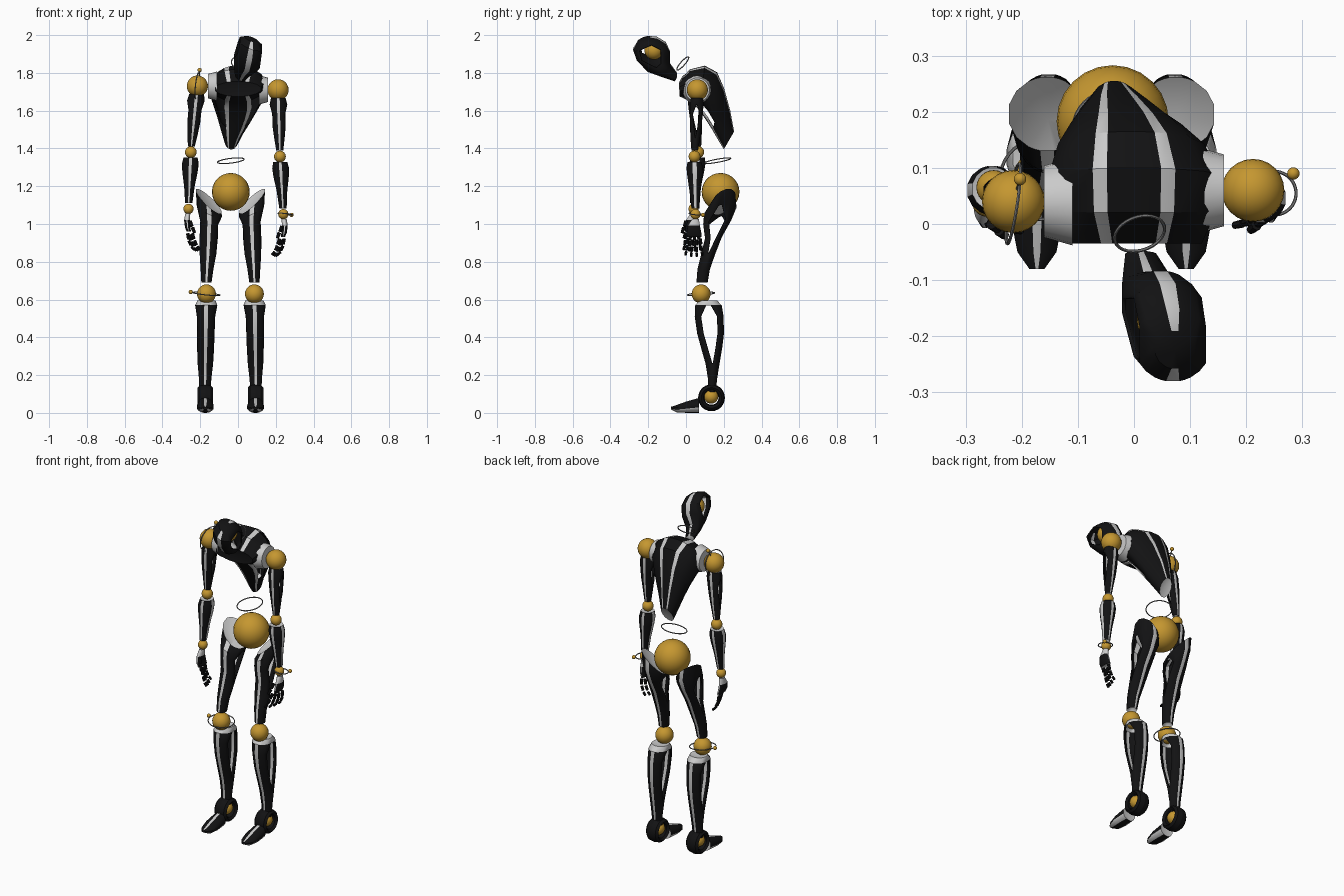
import bpy, bmesh, math
from mathutils import Vector as V

if "Cube" in bpy.data.objects:
    bpy.data.objects.remove(bpy.data.objects["Cube"])


def material(name, rgb):
    m = bpy.data.materials.new(name)
    m.diffuse_color = (*rgb, 1)
    m.use_nodes = True
    m.node_tree.nodes["Principled BSDF"].inputs["Base Color"].default_value = m.diffuse_color
    return m


BLACK = material("black_shell", (0.006, 0.006, 0.0065))
SILVER = material("silver_trim", (0.7, 0.7, 0.7))
GOLD = material("gold_joint", (0.56, 0.31, 0.03))
STEEL = material("dark_wire", (0.2, 0.2, 0.2))
N = 20


def angles(h):
    """Section angles from the back (0) to the front (180); h is half the side opening."""
    half = [10, 18, 28, (28 + 90 - h) / 2, 90 - h, 90 + h, (152 + 90 + h) / 2, 152, 162, 170]
    return [math.radians(a) for a in half + [360 - a for a in reversed(half)]]


def both(faces):
    return set(faces) | {18 - f for f in faces}


def loft(name, rings, stripes=(9, 19), windows=None, silver_segs=(), dip=0.4, caps=(1, 1), opening=None):
    """Skin rings of (centre, side half-axis, back half-axis); windows turn the skin into an open shell."""
    windows, opening = windows or {}, opening or {}
    bm = bmesh.new()
    loops = [[bm.verts.new(c + v * math.cos(a) + u * math.sin(a)) for a in angles(opening.get(i, 15))]
             for i, (c, u, v) in enumerate(rings)]
    for j in range(len(loops) - 1):
        skip = both(windows.get(j, ()))
        for k in range(N):
            if k in skip:
                continue
            k2 = (k + 1) % N
            f = bm.faces.new((loops[j][k], loops[j][k2], loops[j + 1][k2], loops[j + 1][k]))
            f.material_index = 1 if k in stripes or j in silver_segs else 0
    for end, near, mat in ((0, 1, caps[0]), (-1, -2, caps[1])):
        mid = bm.verts.new(rings[end][0].lerp(rings[near][0], dip))
        for k in range(N):
            f = bm.faces.new((loops[end][k], loops[end][(k + 1) % N], mid))
            f.material_index = mat
    bmesh.ops.recalc_face_normals(bm, faces=bm.faces)
    me = bpy.data.meshes.new(name)
    bm.to_mesh(me)
    bm.free()
    me.materials.append(BLACK)
    me.materials.append(SILVER)
    ob = bpy.data.objects.new(name, me)
    bpy.context.collection.objects.link(ob)
    if windows:
        s = ob.modifiers.new("shell", 'SOLIDIFY')
        s.thickness, s.offset = 0.007, -1
    return ob


def ring(x, back, front, w, slant=0.0):
    """Ring through a back and a front (y, z) point, w wide to each side, rising by slant towards +x."""
    b, f = V((0, *back)), V((0, *front))
    return (b + f) / 2 + V((x, 0, 0)), V((w, 0, slant)), (b - f) / 2


def finish(name, mat):
    ob = bpy.context.object
    ob.name = name
    ob.data.materials.append(mat)
    return ob


def ball(name, p, r, mat=GOLD):
    bpy.ops.mesh.primitive_uv_sphere_add(segments=24, ring_count=14, radius=r, location=p)
    return finish(name, mat)


def hoop(name, p, normal, R, bead=None):
    q = V(normal).to_track_quat('Z', 'Y')
    bpy.ops.mesh.primitive_torus_add(major_segments=36, minor_segments=6, major_radius=R, minor_radius=0.003,
                                     location=p, rotation=q.to_euler())
    finish(name, STEEL)
    if bead:
        ball(name + "_bead", bead, 0.011)


def rod(name, a, b, r1, r2, mat, sides=8):
    a, b = V(a), V(b)
    bpy.ops.mesh.primitive_cone_add(vertices=sides, radius1=r1, radius2=r2, depth=(b - a).length,
                                    location=(a + b) / 2, rotation=(b - a).to_track_quat('Z', 'Y').to_euler())
    return finish(name, mat)


def bone(name, a, b, profile, **kw):
    a, b = V(a), V(b)
    return loft(name, [(a.lerp(b, t), V((rx, 0, 0)), V((0, ry, 0))) for t, rx, ry in profile], **kw)


# Head: leaning forward and to one side, open at both temples around a gold ball
head = [((-.048, 1.80), (-.06, 1.757), .03, .012), ((-.085, 1.85), (-.13, 1.782), .05, .025),
        ((-.083, 1.91), (-.205, 1.81), .074, .047), ((-.105, 1.958), (-.262, 1.87), .086, .06),
        ((-.15, 1.985), (-.281, 1.925), .072, .069), ((-.19, 1.99), (-.258, 1.965), .038, .073)]
loft("head", [ring(x, b, f, w * .95, -w * .33) for b, f, w, x in head],
     windows={2: [4], 3: [4]}, opening={2: 12, 3: 42, 4: 30}, dip=-.12, caps=(1, 0))
ball("head_joint", (.055, -.17, 1.92), .05)
hoop("neck_ring", (.01, -.017, 1.85), (.25, -.74, .66), .046)

# Torso: hunched shell with open slots in the chest
torso = [((-.035, 1.755), (-.035, 1.675), .125, 0), ((.02, 1.82), (.03, 1.645), .152, 0),
         ((.10, 1.84), (.07, 1.60), .157, 0), ((.165, 1.805), (.105, 1.55), .135, -.005),
         ((.202, 1.72), (.14, 1.495), .102, -.015), ((.235, 1.60), (.172, 1.44), .065, -.028),
         ((.255, 1.49), (.2, 1.395), .037, -.035)]
loft("torso", [ring(x, b, f, w) for b, f, w, x in torso], stripes=both([1, 7]),
     windows={1: [6], 2: [6], 3: [6]}, dip=.15, caps=(0, 1))
ball("pelvis_joint", (-.038, .183, 1.17), .1)
hoop("waist_ring", (-.038, .167, 1.335), (-.12, -.18, 1), .071)

# Arms: posed slightly differently on each side
arms = {"right": (-1, (-.215, .04, 1.73), (-.25, .065, 1.38), (-.262, .04, 1.08)),
        "left": (1, (.212, .06, 1.71), (.222, .045, 1.357), (.24, .05, 1.052))}
for side, (s, sh, el, wr) in arms.items():
    ball(side + "_shoulder_joint", sh, .056)
    ball(side + "_elbow_joint", el, .031)
    ball(side + "_wrist_joint", wr, .027)
    rod(side + "_shoulder_socket", (s * .11, sh[1], sh[2]), (s * .16, sh[1], sh[2]), .078, .064, SILVER, 20)
    bone(side + "_upper_arm", sh, el, [(.12, .04, .033), (.22, .047, .037), (.36, .044, .035), (.55, .038, .031),
                                       (.72, .028, .026), (.91, .019, .018)],
         windows={1: [4], 2: [4], 3: [4]}, opening={1: 5, 2: 38, 3: 25, 4: 4})
    bone(side + "_forearm", el, wr, [(.09, .038, .038), (.2, .046, .044), (.35, .042, .04),
                                     (.6, .029, .03), (.9, .02, .021)], stripes=(4, 9, 14, 19))
    # Hand: thin palm, curled fingers in three segments, thumb in two
    w = V(wr)
    loft(side + "_palm", [(w + V((-s * dx, dy, dz)), V((rx, 0, 0)), V((0, ry, 0))) for dx, dy, dz, rx, ry in
                          ((-.004, 0, -.025, .014, .018), (-.008, -.008, -.06, .016, .032),
                           (-.004, -.008, -.1, .015, .04), (.002, -.006, -.12, .011, .039))], silver_segs=(0,))
    for i in range(4):
        p = w + V((s * .004 - s * .008 * i, .025 - .021 * i, -.13 - (.006 if i in (1, 2) else 0)))
        for k, lean in enumerate((.15 + .06 * i, .4, .75)):
            d = V((-s * math.sin(lean), .12 - .09 * i, -math.cos(lean)))
            length = .03 - .004 * k
            rod(f"{side}_finger_{i + 1}_{k + 1}", p, p + d * length, .0095 - .001 * k, .0085 - .001 * k, BLACK)
            p = p + d * (length + .009)
    p = w + V((-s * .008, -.04, -.065))
    for k in range(2):
        d = V((-s * .35, -.3, -.9))
        rod(f"{side}_thumb_{k + 1}", p, p + d * .03, .01, .008, BLACK)
        p = p + d * .038

hoop("shoulder_ring", (-.215, .036, 1.73), (1, -.15, -.1), .072, (-.203, .08, 1.815))
rod("shoulder_pin", (-.208, .06, 1.775), (-.203, .08, 1.815), .003, .003, STEEL)
hoop("wrist_ring", (.25, .055, 1.052), (.1, .1, 1), .039, (.284, .09, 1.048))

# Legs: mirrored about the pelvis ball
MID = -.04
thigh = [((.262, 1.15), (.13, 1.09), .07, .06, .115), ((.268, 1.09), (.095, 1.05), .067, .03, .112),
         ((.24, 1.02), (.09, 1.0), .06, .01, .112), ((.19, .93), (.1, .925), .053, 0, .115),
         ((.155, .84), (.08, .84), .044, 0, .119), ((.127, .76), (.06, .76), .035, 0, .124),
         ((.115, .69), (.055, .69), .028, 0, .127)]
shin = [(.165, .07, .595, .05), (.19, .048, .57, .06), (.2, .045, .51, .06), (.202, .058, .42, .056),
        (.192, .08, .34, .049), (.178, .103, .26, .041), (.165, .116, .18, .034), (.158, .115, .11, .03)]
toe = [(.07, .08, .0, .042), (.0, .06, 0, .046), (-.05, .042, .003, .036), (-.08, .032, .018, .014)]
for side, s in (("right", -1), ("left", 1)):
    loft(side + "_thigh", [ring(MID + s * x, b, f, w, s * sl) for b, f, w, sl, x in thigh],
         windows={1: [4], 2: [4], 3: [4]}, opening={1: 6, 2: 38, 3: 24, 4: 3}, dip=.7)
    ball(side + "_knee_joint", (MID + s * .127, .08, .63), .05)
    loft(side + "_shin", [ring(MID + s * (.127 + .008 * i / 7), (b, z), (f, z), w)
                          for i, (b, f, z, w) in enumerate(shin)],
         windows={1: [4], 2: [4], 3: [4], 4: [4]}, opening={1: 12, 2: 36, 3: 34, 4: 24, 5: 4}, silver_segs=(0,))
    fx = MID + s * .133
    # Foot: round open heel around the ankle ball, and a toe with a silver edge
    ball(side + "_ankle_joint", (fx, .133, .087), .038)
    bpy.ops.mesh.primitive_torus_add(major_segments=28, minor_segments=8, major_radius=.054, minor_radius=.017,
                                     location=(fx, .135, .08), rotation=(0, math.pi / 2, 0))
    finish(side + "_heel", BLACK).scale = (1, 1, 2.4)
    loft(side + "_toe", [(V((fx, y, (t + b) / 2)), V((w, 0, 0)), V((0, 0, (t - b) / 2))) for y, t, b, w in toe],
         stripes={19} | both([5, 6]), dip=.1, caps=(1, 0))
hoop("knee_ring", (-.167, .08, .63), (.1, -.08, 1), .072, (-.25, .08, .64))

# Smooth shading with sharp creases kept
bpy.ops.object.select_all(action='SELECT')
bpy.context.view_layer.objects.active = bpy.context.selected_objects[0]
bpy.ops.object.shade_smooth_by_angle(angle=math.radians(35))
